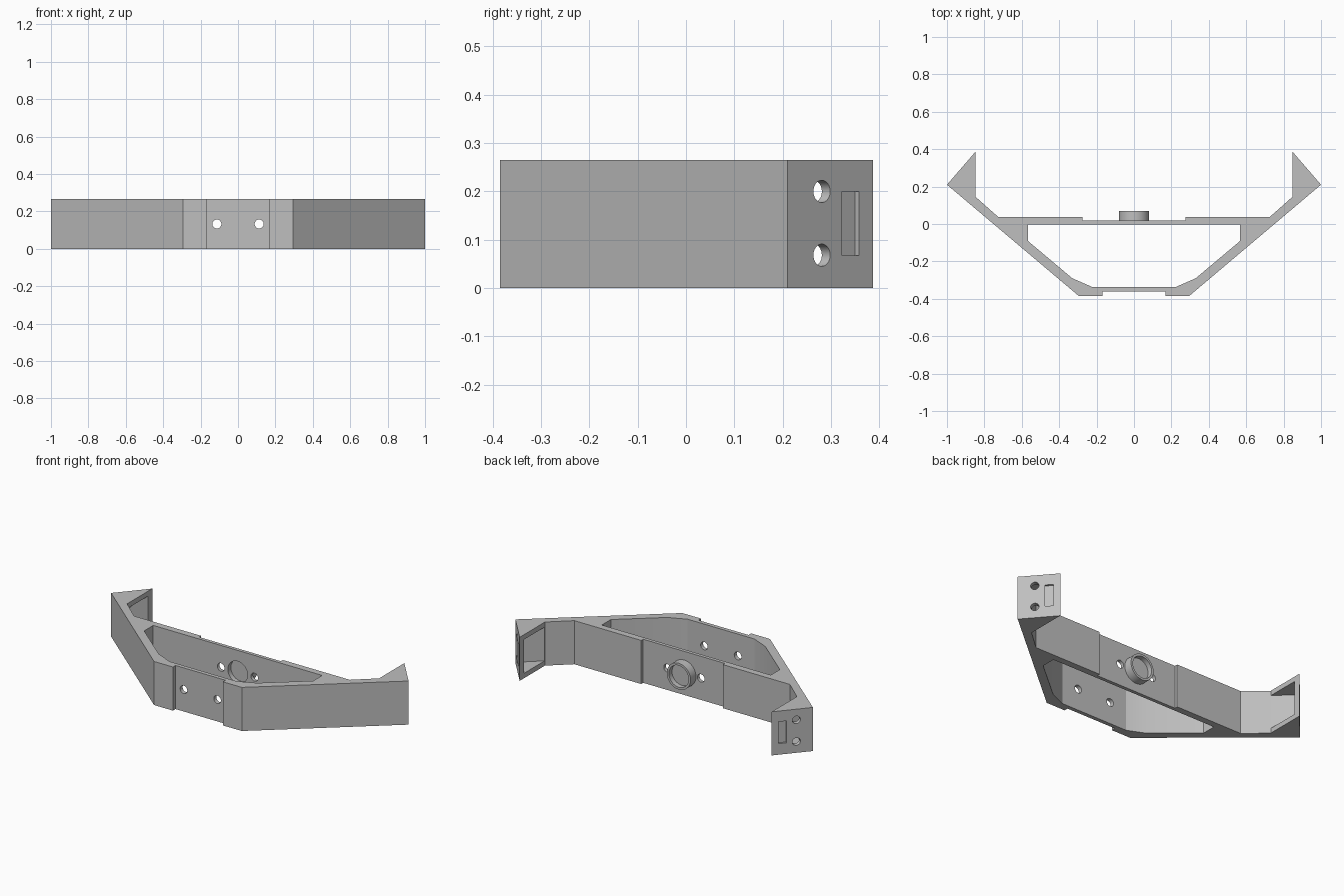
import bpy
import bmesh
from math import pi
from mathutils import Matrix, Vector

HEIGHT = 0.265
MID = HEIGHT / 2

cube = bpy.data.objects.get("Cube")
if cube:
    bpy.data.objects.remove(cube, do_unlink=True)

grey = bpy.data.materials.new("light grey plastic")
grey.use_nodes = True
colour = (0.52, 0.52, 0.52, 1)
grey.diffuse_color = colour
grey.node_tree.nodes["Principled BSDF"].inputs["Base Color"].default_value = colour


def finish(name, bm):
    bmesh.ops.recalc_face_normals(bm, faces=bm.faces)
    mesh = bpy.data.meshes.new(name)
    bm.to_mesh(mesh)
    bm.free()
    mesh.materials.append(grey)
    obj = bpy.data.objects.new(name, mesh)
    bpy.context.collection.objects.link(obj)
    return obj


def prism(name, outline, low, high):
    """Extrude a plan outline between two heights."""
    bm = bmesh.new()
    face = bm.faces.new([bm.verts.new((x, y, low)) for x, y in outline])
    top = bmesh.ops.extrude_face_region(bm, geom=[face])["geom"]
    bmesh.ops.translate(bm, vec=(0, 0, high - low),
                        verts=[v for v in top if isinstance(v, bmesh.types.BMVert)])
    return finish(name, bm)


def mirrored(half):
    """Complete a half outline across x = 0."""
    return half + [(-x, y) for x, y in reversed(half)]


def rod(name, start, end, radius, sides=48):
    """Cylinder between two points."""
    start, end = Vector(start), Vector(end)
    axis = end - start
    turn = axis.to_track_quat("Z", "Y").to_matrix().to_4x4()
    bm = bmesh.new()
    bmesh.ops.create_cone(bm, cap_ends=True, segments=sides, radius1=radius,
                          radius2=radius, depth=axis.length,
                          matrix=Matrix.Translation((start + end) / 2) @ turn)
    return finish(name, bm)


def combine(body, other, operation="DIFFERENCE"):
    """Apply a boolean and discard the helper."""
    other.hide_render = True
    mod = body.modifiers.new("join", "BOOLEAN")
    mod.operation = operation
    mod.solver = "EXACT"
    mod.object = other
    bpy.context.view_layer.update()
    result = bpy.data.meshes.new_from_object(
        body.evaluated_get(bpy.context.evaluated_depsgraph_get()))
    body.modifiers.clear()
    body.data = result
    bpy.data.objects.remove(other, do_unlink=True)


# Main bracket and its large central opening
frame = prism("bracket_frame", mirrored([
    (0.168, -0.36), (0.168, -0.385), (0.295, -0.385), (1.0, 0.21),
    (0.847, 0.387), (0.847, 0.145), (0.725, 0.037),
    (0.275, 0.037), (0.275, 0.018)]), 0, HEIGHT)
combine(frame, prism("opening", mirrored([
    (0.225, -0.336), (0.33, -0.29), (0.568, -0.09), (0.568, -0.003)]),
    -0.1, HEIGHT + 0.1))

# Round boss with a thin floor between two shallow bores
combine(frame, rod("boss", (0, 0.008, MID), (0, 0.07, MID), 0.08), "UNION")
combine(frame, rod("back_bore", (0, 0.04, MID), (0, 0.1, MID), 0.066))
combine(frame, rod("front_bore", (0, -0.05, MID), (0, 0.026, MID), 0.066))

# Screw holes through the front wall and rear bar
for x in (-0.113, 0.113):
    combine(frame, rod("screw_hole", (x, -0.5, MID), (x, 0.2, MID), 0.024))

# End plates: pocket behind, two holes and a blind slot on each
FLANGE = 0.03
for side in (-1, 1):
    pocket = [(0.8, 0.105), (0.847, 0.147), (0.944, 0.234),
              (0.847, 0.347), (0.8, 0.347)]
    # keep the pocket inside the gusset area only
    pocket = [(0.82, 0.15)] + pocket[1:4] + [(0.82, 0.347)]
    combine(frame, prism("pocket", [(side * x, y) for x, y in pocket],
                         FLANGE, HEIGHT - FLANGE))

    along = Vector((-0.153 * side, 0.177, 0)).normalized()
    out = Vector((0.177 * side, 0.153, 0)).normalized()
    corner = Vector((side, 0.21, 0))

    def on_plate(y):
        return corner + along * ((y - 0.21) / along.y)

    for z in (0.068, 0.2):
        centre = on_plate(0.281) + Vector((0, 0, z))
        combine(frame, rod("plate_hole", centre - out * 0.06,
                           centre + out * 0.05, 0.023, 32))
    near, far = on_plate(0.323), on_plate(0.358)
    corners = [near - out * 0.012, far - out * 0.012,
               far + out * 0.03, near + out * 0.03]
    combine(frame, prism("slot", [(p.x, p.y) for p in corners], 0.067, 0.2))

# Crisp edges with smooth bores
bpy.ops.object.select_all(action="DESELECT")
frame.select_set(True)
bpy.context.view_layer.objects.active = frame
bpy.ops.object.shade_smooth_by_angle(angle=pi / 9)
